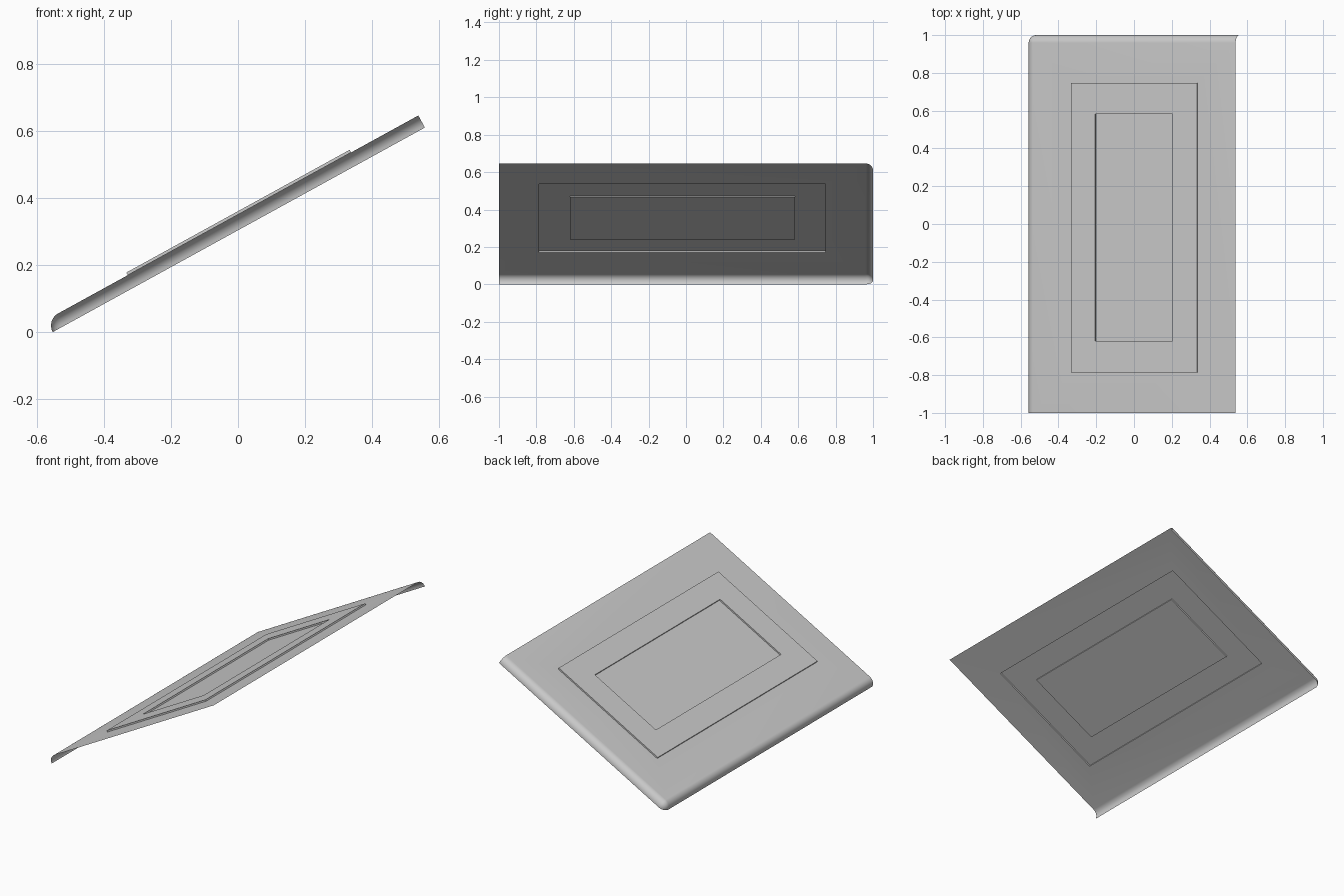
import bpy, bmesh, math
from mathutils import Matrix

if "Cube" in bpy.data.objects:
    bpy.data.objects.remove(bpy.data.objects["Cube"])

TILT = math.atan2(0.61, 1.11)   # slope of the panel
U = 1.267                       # length up the slope
R = 0.041                       # radius of the rolled lip
H = 0.009                       # height of the raised frame
SEG = 8

bm = bmesh.new()

def rect(u0, u1, v0, v1, h):
    return [bm.verts.new(p) for p in ((u0, v0, h), (u1, v0, h), (u1, v1, h), (u0, v1, h))]

def bridge(a, b):
    for i in range(4):
        j = (i + 1) % 4
        bm.faces.new((a[i], a[j], b[j], b[i]))

# flat sheet with a raised rectangular frame around a sunken centre
outer = (0.278, 1.038, -0.787, 0.747)
inner = (0.424, 0.892, -0.62, 0.582)
rings = [rect(R, U, -1, 1 - R, R),
         rect(*outer, R), rect(*outer, R + H),
         rect(*inner, R + H), rect(*inner, R)]
for a, b in zip(rings, rings[1:]):
    bridge(a, b)
bm.faces.new(rings[-1])

# rolled lip along the back side and the lower edge, with a rounded corner
path = [(U, 1 - R, math.pi / 2)]
path += [(R, 1 - R, math.pi / 2 * (1 + i / SEG)) for i in range(SEG + 1)]
path += [(R, -1, math.pi)]
lip = []
for k in range(SEG + 1):
    a = math.pi / 2 * k / SEG
    s, c = R * math.sin(a), R * math.cos(a)
    lip.append([bm.verts.new((u + s * math.cos(d), v + s * math.sin(d), c)) for u, v, d in path])
for a, b in zip(lip, lip[1:]):
    for i in range(len(path) - 1):
        bm.faces.new((a[i], a[i + 1], b[i + 1], b[i]))

bmesh.ops.remove_doubles(bm, verts=bm.verts, dist=0.0002)
bmesh.ops.recalc_face_normals(bm, faces=bm.faces)
bm.normal_update()
if max(bm.faces, key=lambda f: f.calc_area()).normal.z < 0:
    bmesh.ops.reverse_faces(bm, faces=bm.faces)

# tilt the panel and centre it on the ground
bm.transform(Matrix.Rotation(-TILT, 4, 'Y'))
xs = [v.co.x for v in bm.verts]
zs = [v.co.z for v in bm.verts]
bm.transform(Matrix.Translation((-(min(xs) + max(xs)) / 2, 0, -min(zs))))

mesh = bpy.data.meshes.new("sloped_panel")
bm.to_mesh(mesh)
bm.free()
panel = bpy.data.objects.new("sloped_panel", mesh)
bpy.context.collection.objects.link(panel)
bpy.context.view_layer.objects.active = panel
panel.select_set(True)
bpy.ops.object.shade_smooth_by_angle(angle=math.radians(35))
